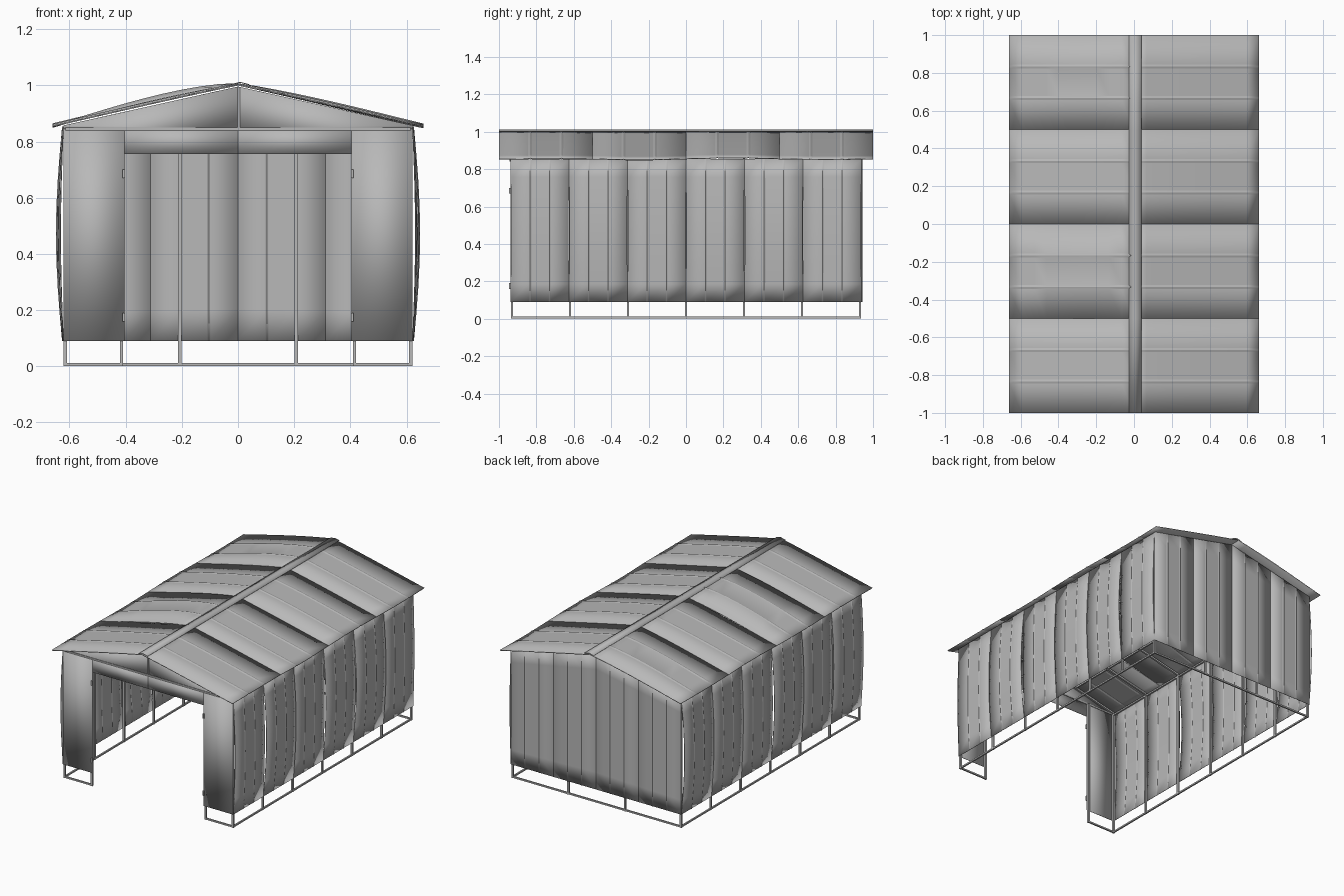
import bpy, bmesh, math
from mathutils import Vector

cube = bpy.data.objects.get("Cube")
if cube:
    bpy.data.objects.remove(cube, do_unlink=True)

steel = bpy.data.materials.new("grey steel")
steel.use_nodes = True
steel.diffuse_color = (0.48, 0.48, 0.48, 1)
steel.node_tree.nodes["Principled BSDF"].inputs["Base Color"].default_value = (0.48, 0.48, 0.48, 1)

WALL_X, WALL_Y, FLOOR, EAVE = 0.622, 0.938, 0.09, 0.845
ROOF_X, RIDGE, DROP = 0.66, 1.002, 0.147
parts = []


def add_object(name, bm):
    bmesh.ops.recalc_face_normals(bm, faces=bm.faces)
    mesh = bpy.data.meshes.new(name)
    bm.to_mesh(mesh)
    bm.free()
    mesh.materials.append(steel)
    obj = bpy.data.objects.new(name, mesh)
    bpy.context.collection.objects.link(obj)
    parts.append(obj)
    return obj


def beam(name, a, b, w=0.012):
    """Square bar between two points."""
    a, b = Vector(a), Vector(b)
    d = b - a
    bm = bmesh.new()
    bmesh.ops.create_cube(bm, size=1)
    for v in bm.verts:
        v.co = Vector((v.co.x * w, v.co.y * w, v.co.z * d.length))
    obj = add_object(name, bm)
    turn = d.to_track_quat('Z', 'Y') if abs(d.z) < d.length * 0.99 else Vector((0, 0, 1)).to_track_quat('Z', 'Y')
    obj.rotation_euler = turn.to_euler()
    obj.location = (a + b) / 2


def sheet(name, point, ribs=2, steps=8, thick=0.003):
    """Ribbed sheet; point(s, t, lift) gives a place on it."""
    columns = [(0, 0)]
    for i in range(1, ribs + 1):
        c = i / (ribs + 1)
        columns += [(c - 0.02, 0), (c, 0.003), (c + 0.02, 0)]
    columns.append((1, 0))
    bm = bmesh.new()
    grid = [[bm.verts.new(point(s, j / steps, lift)) for j in range(steps + 1)]
            for s, lift in columns]
    for left, right in zip(grid, grid[1:]):
        for j in range(steps):
            bm.faces.new((left[j], right[j], right[j + 1], left[j + 1]))
    obj = add_object(name, bm)
    solid = obj.modifiers.new("thickness", 'SOLIDIFY')
    solid.thickness = thick
    solid.offset = 0


def roof_height(x):
    return RIDGE - DROP * abs(x) / ROOF_X


# Side walls: six bowed panels on each side
post_ys = [-0.93 + 0.31 * i for i in range(7)]
bows = {1: (0.012, 0.022, 0.010, 0.018, 0.022, 0.010),
        -1: (0.018, 0.010, 0.022, 0.012, 0.016, 0.022)}
for side, label in ((1, "left"), (-1, "right")):
    for i, bow in enumerate(bows[side]):
        y0 = -WALL_Y + i * WALL_Y / 3

        def wall_point(s, t, lift, y0=y0, bow=bow, side=side):
            wave = math.sin(math.pi * t)
            half = WALL_Y / 6 - 0.002 * wave
            y = y0 + WALL_Y / 6 + (2 * s - 1) * half
            return (side * (WALL_X + bow * wave + lift), y, FLOOR + t * (EAVE + 0.008 - FLOOR))
        sheet(f"{label}_wall_panel", wall_point)

# Back wall: four panels reaching up into the gable
for i in range(4):
    x0 = -WALL_X + i * WALL_X / 2

    def back_point(s, t, lift, x0=x0):
        x = x0 + s * WALL_X / 2
        return (x, WALL_Y + lift, FLOOR + t * (roof_height(x) - 0.006 - FLOOR))
    sheet("back_wall_panel", back_point)

# Front wall: two cheeks, the header and two gable halves around the open doorway
for side in (1, -1):
    def cheek(s, t, lift, side=side):
        return (side * (0.405 + s * (WALL_X - 0.405)), -WALL_Y, FLOOR + t * (EAVE - FLOOR))

    def gable(s, t, lift, side=side):
        x = side * s * WALL_X
        return (x, -WALL_Y, EAVE + t * (roof_height(x) - 0.006 - EAVE))

    def header(s, t, lift, side=side):
        return (side * s * 0.405, -WALL_Y, 0.755 + t * (EAVE - 0.755))
    sheet("front_cheek", cheek, 0, 1)
    sheet("front_gable", gable, 0, 1)
    sheet("doorway_header", header, 0, 1)

# Roof: four slightly buckled panels on each slope
buckles = {1: (0.006, 0.001, 0.009, 0.004), -1: (0.005, 0.026, 0.008, 0.018)}
sags = {1: (0.0, -0.006, 0.004, -0.004), -1: (0.002, -0.004, 0.005, -0.003)}
for side, label in ((1, "left"), (-1, "right")):
    for i in range(4):
        def roof_point(s, t, lift, i=i, side=side):
            cross = math.sin(math.pi * s)
            z = RIDGE - DROP * t + lift
            z += buckles[side][i] * math.sin(math.pi * t ** 0.75) * (0.4 + 0.6 * cross)
            z += sags[side][i] * t * cross
            return (side * ROOF_X * t, -1 + (i + s) / 2, z)
        sheet(f"{label}_roof_panel", roof_point, 2, 10, 0.005)


# Ridge cap
def cap_point(s, t, lift):
    x = -0.025 + 0.065 * s
    return (x, -1 + 2 * t, 1.011 - 0.25 * abs(x - 0.0075))


sheet("ridge_cap", cap_point, 1, 4)

# Frame: posts, floor rails, eave rails and purlins along both sides
fx, fy = 0.615, 0.93
for side in (1, -1):
    for y in post_ys:
        beam("side_post", (side * fx, y, 0), (side * fx, y, EAVE))
        beam("rafter", (0, y, RIDGE - 0.014), (side * fx, y, roof_height(fx) - 0.014))
    for name, x, z in (("floor_rail", fx, 0.006), ("eave_rail", fx, EAVE - 0.006),
                       ("purlin", 0.31, roof_height(0.31) - 0.014)):
        beam(name, (side * x, -fy, z), (side * x, fy, z), 0.01)
    beam("front_floor_rail", (side * 0.415, -fy, 0.006), (side * fx, -fy, 0.006), 0.01)
    beam("doorway_post", (side * 0.415, -fy, 0), (side * 0.415, -fy, EAVE))
    beam("back_post", (side * 0.207, fy, 0), (side * 0.207, fy, 0.93))
    # Hinges on the doorway edges
    for z in (0.175, 0.685):
        beam("hinge", (side * 0.407, -WALL_Y - 0.003, z - 0.015),
             (side * 0.407, -WALL_Y - 0.003, z + 0.015), 0.01)
beam("back_floor_rail", (-fx, fy, 0.006), (fx, fy, 0.006), 0.01)
beam("ridge_beam", (0, -fy, RIDGE - 0.014), (0, fy, RIDGE - 0.014), 0.01)

# Gable ties and king posts at both ends
for name, y in (("front", -WALL_Y), ("back", fy)):
    beam(name + "_tie", (-fx, y, EAVE), (fx, y, EAVE), 0.01)
    beam(name + "_king_post", (0.003, y, EAVE), (0.003, y, RIDGE - 0.008), 0.01)

# Smooth the bowed sheets while keeping folds crisp
bpy.context.view_layer.update()
bpy.ops.object.select_all(action='DESELECT')
for obj in parts:
    obj.select_set(True)
bpy.context.view_layer.objects.active = parts[0]
bpy.ops.object.shade_smooth_by_angle(angle=math.radians(15))
